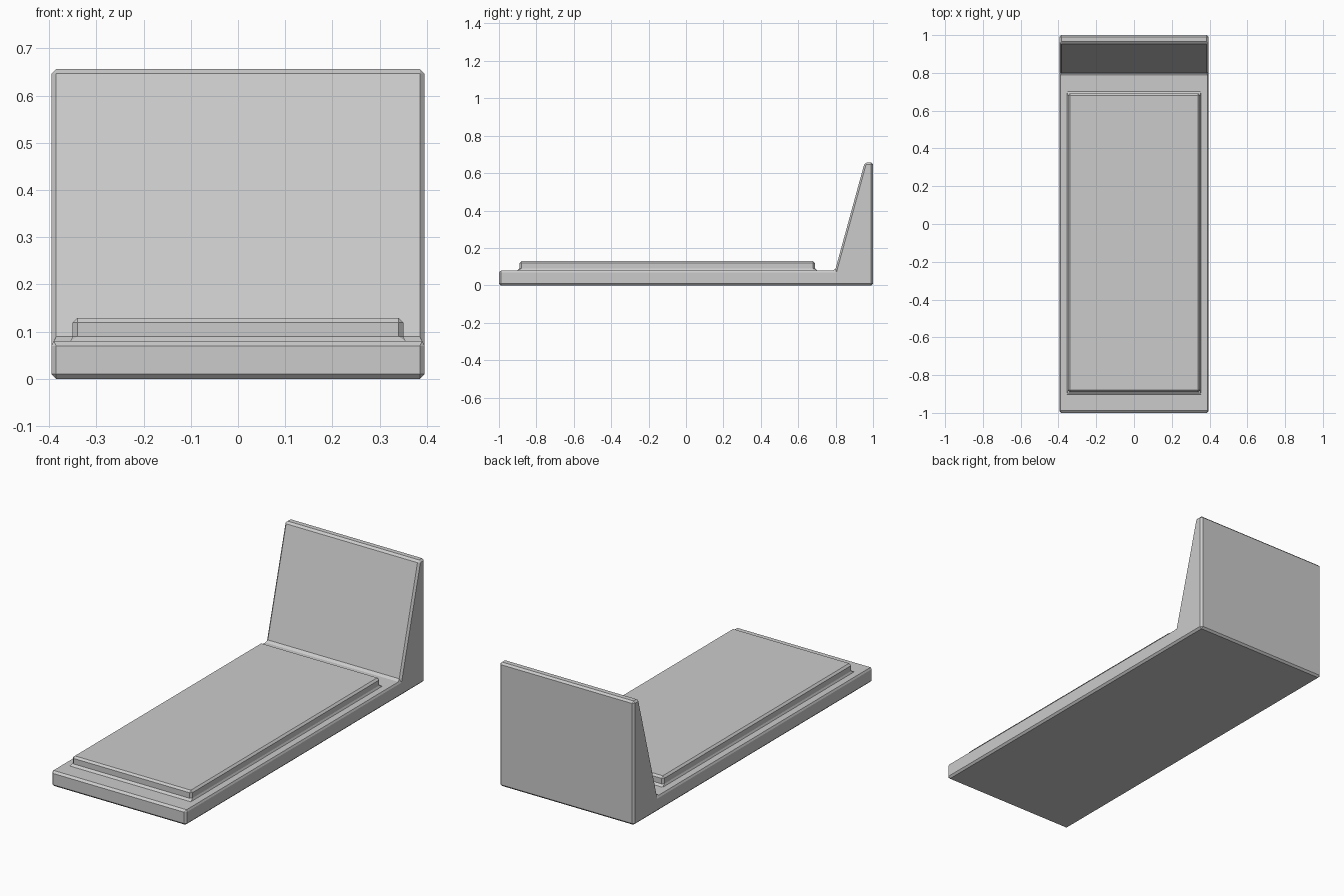
import bpy, bmesh
from mathutils import Vector

if "Cube" in bpy.data.objects:
    bpy.data.objects.remove(bpy.data.objects["Cube"])

HALF_W = 0.395
PAD_X, PAD_FRONT, PAD_BACK, PAD_RISE = 0.35, -0.89, 0.69, 0.049
DECK_Z = 0.08

bm = bmesh.new()

# Side profile: flat base with a wedge-shaped headboard, extruded across x
profile = [(-1, 0), (1, 0), (1, 0.656), (0.955, 0.656), (0.797, DECK_Z), (-1, DECK_Z)]
side = bm.faces.new([bm.verts.new((-HALF_W, y, z)) for y, z in profile])
ext = bmesh.ops.extrude_face_region(bm, geom=[side])
bmesh.ops.translate(bm, vec=(2 * HALF_W, 0, 0),
                    verts=[v for v in ext["geom"] if isinstance(v, bmesh.types.BMVert)])
bmesh.ops.recalc_face_normals(bm, faces=bm.faces)

# Raised pad: inset the deck, place its outline, then lift it
deck = next(f for f in bm.faces
            if f.normal.z > 0.9 and abs(f.calc_center_median().z - DECK_Z) < 1e-4)
bmesh.ops.inset_region(bm, faces=[deck], thickness=HALF_W - PAD_X)
for v in deck.verts:
    v.co.x = PAD_X if v.co.x > 0 else -PAD_X
    v.co.y = PAD_BACK if v.co.y > 0 else PAD_FRONT
pad = bmesh.ops.extrude_discrete_faces(bm, faces=[deck])["faces"][0]
bmesh.ops.translate(bm, vec=Vector((0, 0, PAD_RISE)), verts=pad.verts)
bmesh.ops.recalc_face_normals(bm, faces=bm.faces)

mesh = bpy.data.meshes.new("bed")
bm.to_mesh(mesh)
bm.free()
bed = bpy.data.objects.new("bed", mesh)
bpy.context.collection.objects.link(bed)

# Single flat chamfer on every hard edge, inner corners included
bevel = bed.modifiers.new("chamfer", 'BEVEL')
bevel.width = 0.01
bevel.segments = 1
bevel.limit_method = 'ANGLE'
